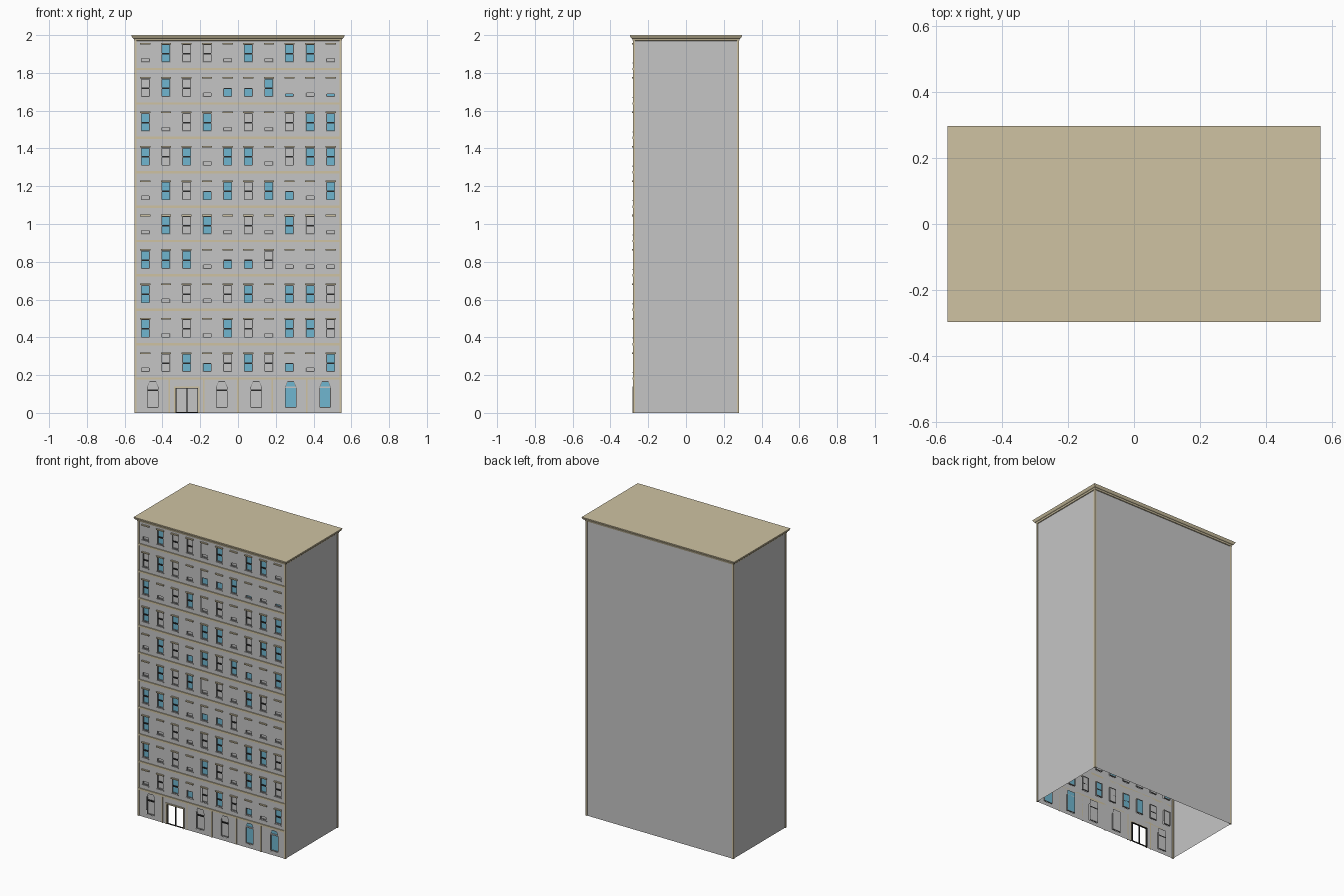
import bpy, bmesh
from mathutils import Matrix, Vector

if "Cube" in bpy.data.objects:
    bpy.data.objects.remove(bpy.data.objects["Cube"])


def material(name, r, g, b):
    m = bpy.data.materials.new(name)
    m.use_nodes = True
    m.diffuse_color = (r, g, b, 1)
    m.node_tree.nodes["Principled BSDF"].inputs["Base Color"].default_value = (r, g, b, 1)
    return m


GREY = material("wall grey", 0.56, 0.56, 0.56)
TAN = material("tan trim", 0.62, 0.54, 0.36)
BLUE = material("blue glass", 0.16, 0.47, 0.63)
BLACK = material("black bars", 0.02, 0.02, 0.02)
FRAME = material("frame grey", 0.27, 0.27, 0.27)

HX, HY = 0.545, 0.277      # half width and half depth of the walls
FLOOR = 0.182              # storey height
FRONT = -HY
parts = {}


def part(name, mat):
    # one mesh per named part, filled piece by piece
    if name not in parts:
        parts[name] = (bmesh.new(), mat)
    return parts[name][0]


def box(name, mat, x0, x1, y0, y1, z0, z1):
    size = Matrix.Diagonal((x1 - x0, y1 - y0, z1 - z0, 1))
    mid = Matrix.Translation(((x0 + x1) / 2, (y0 + y1) / 2, (z0 + z1) / 2))
    return bmesh.ops.create_cube(part(name, mat), size=1, matrix=mid @ size)["verts"]


def plate(name, mat, points, y):
    # flat polygon facing the front
    bm = part(name, mat)
    return bm.faces.new([bm.verts.new((x, y, z)) for x, z in points])


def rect(name, mat, x0, x1, z0, z1, y):
    plate(name, mat, [(x0, z0), (x1, z0), (x1, z1), (x0, z1)], y)


def wall(name, z0, z1, holes):
    # front wall divided into cells, leaving the openings free
    xs = sorted({-HX, HX} | {h[i] for h in holes for i in (0, 1)})
    zs = sorted({z0, z1} | {h[i] for h in holes for i in (2, 3)})
    for xa, xb in zip(xs, xs[1:]):
        for za, zb in zip(zs, zs[1:]):
            x, z = (xa + xb) / 2, (za + zb) / 2
            if not any(h[0] < x < h[1] and h[2] < z < h[3] for h in holes):
                rect(name, GREY, xa, xb, za, zb, FRONT)


def surround(name, mat, x0, x1, z0, z1, t, y0, y1, bottom=True):
    box(name, mat, x0, x0 + t, y0, y1, z0, z1)
    box(name, mat, x1 - t, x1, y0, y1, z0, z1)
    box(name, mat, x0 + t, x1 - t, y0, y1, z1 - t, z1)
    if bottom:
        box(name, mat, x0 + t, x1 - t, y0, y1, z0, z0 + t)


# Side and back walls, open underneath
verts = box("side_and_back_walls", GREY, -HX, HX, -HY, HY, 0, 1.98)
shell = part("side_and_back_walls", GREY)
shell.normal_update()
unwanted = [f for f in shell.faces if abs(f.normal.z) > 0.5 or f.normal.y < -0.5]
bmesh.ops.delete(shell, geom=unwanted, context="FACES")

# Upper windows: B glass, G grey pane, U curtain, h half curtain, s nearly closed
ROWS = ["UGBhGBGhUB", "BUGUBGUBBG", "BUGUGBUBBG", "BBBUhhGUUU", "UBGBUGUBGU",
        "UBGhBGBhUB", "BGBUBBUGBB", "BUGBUGUGBB", "GBGUhhBsUs", "UBGGUBUBBU"]
CURTAIN = {"U": 0.78, "s": 0.85, "h": 0.5}
W, H = 0.024, 0.096
PANE = FRONT + 0.009
holes = []
for r, row in enumerate(ROWS):
    z0 = 0.217 + r * FLOOR
    z1 = z0 + H
    for c, kind in enumerate(row):
        x = (c - 4.5) * 0.109
        x0, x1 = x - W, x + W
        holes.append((x0, x1, z0, z1))
        surround("window_frames", FRAME, x0, x1, z0, z1, 0.004, FRONT + 0.001, PANE + 0.002)
        if kind in "GU":
            rect("grey_panes", GREY, x0, x1, z0, z1, PANE)
        else:
            rect("glass_panes", BLUE, x0, x1, z0, z1, PANE)
        if kind in CURTAIN:
            cut = z1 - H * CURTAIN[kind]
            box("curtains", GREY, x0, x1, FRONT + 0.0005, PANE - 0.002, cut, z1)
        if kind not in "Us":
            mid = z0 + H * 0.48
            box("window_bars", BLACK, x0 + 0.004, x1 - 0.004, PANE - 0.006, PANE, mid - 0.004, mid + 0.004)
        box("window_lintels", TAN, x0 - 0.003, x1 + 0.003, FRONT - 0.008, FRONT, z1, z1 + 0.008)
        box("window_sills", GREY, x0 - 0.002, x1 + 0.002, FRONT - 0.005, FRONT, z0 - 0.006, z0)
wall("front_wall_upper", FLOOR, 1.98, holes)

# Ground floor: arched windows and a doorway
BAY = 0.1825
holes = []
for i, kind in enumerate("GDGGBB"):
    x = (i - 2.5) * BAY
    if kind == "D":
        x0, x1, z1 = x - 0.057, x + 0.063, 0.133
        holes.append((x0, x1, 0, z1))
        surround("door_surround", TAN, x0 - 0.008, x1 + 0.008, 0, z1 + 0.008, 0.008,
                 FRONT - 0.006, FRONT + 0.004, False)
        surround("door_frame", BLACK, x0, x1, 0, z1, 0.004, FRONT + 0.001, FRONT + 0.01, False)
        mid = (x0 + x1) / 2
        box("door_post", BLACK, mid - 0.003, mid + 0.003, FRONT + 0.002, FRONT + 0.008, 0, z1)
        box("door_threshold", BLACK, x0, x1, FRONT, FRONT + 0.008, 0, 0.004)
        continue
    x0, x1, z0, z1 = x - 0.026, x + 0.036, 0.025, 0.168
    cx, cz = 0.014, 0.03
    holes.append((x0, x1, z0, z1))
    mat = BLUE if kind == "B" else GREY
    rect("arched_glass" if kind == "B" else "arched_grey_panes", mat, x0, x1, z0, z1, PANE)
    # wall corners that shape the arch, and the sloped frame pieces
    for xe, s in ((x0, 1), (x1, -1)):
        corner = [(xe, z1 - cz), (xe + s * cx, z1), (xe, z1)]
        slope = [(xe, z1 - cz), (xe + s * 0.005, z1 - cz), (xe + s * cx, z1 - 0.005), (xe + s * cx, z1)]
        plate("arch_corners", GREY, corner if s > 0 else corner[::-1], FRONT)
        plate("arch_slopes", FRAME, slope if s > 0 else slope[::-1], FRONT + 0.002)
        box("arch_frames", FRAME, min(xe, xe + s * 0.004), max(xe, xe + s * 0.004),
            FRONT + 0.001, PANE, z0, z1 - cz)
    box("arch_frames", FRAME, x0 + cx, x1 - cx, FRONT + 0.001, PANE, z1 - 0.005, z1)
    box("arch_frames", FRAME, x0, x1, FRONT + 0.001, PANE, z0, z0 + 0.005)
    bar = BLACK if kind == "G" else GREY
    bz = 0.115 if kind == "G" else 0.132
    box("arch_bars" if kind == "G" else "arch_transoms", bar, x0 + 0.004, x1 - 0.004,
        FRONT + 0.002, PANE, bz, bz + 0.008)
wall("front_wall_ground", 0, FLOOR, holes)

# Tan pilasters, storey bands and corner strips
for i in range(1, 6):
    x = (i - 3) * BAY
    box("pilasters", TAN, x - 0.004, x + 0.004, FRONT - 0.004, FRONT, 0, FLOOR)
for i in range(10):
    z = FLOOR * (i + 1)
    box("storey_bands", TAN, -HX, HX, FRONT - 0.006, FRONT, z - 0.006, z + 0.006)
for sx in (-1, 1):
    for sy in (-1, 1):
        x, y = sx * (HX - 0.002), sy * (HY - 0.002)
        box("corner_strips", TAN, x - 0.006, x + 0.006, y - 0.006, y + 0.006, 0, 1.98)

# Stepped, flared cornice with a flat roof
bm = part("roof_cornice", TAN)
rings = []
for off, z in ((0, 1.97), (0.005, 1.972), (0.008, 1.982), (0.014, 1.985), (0.02, 1.996), (0.02, 2)):
    rings.append([bm.verts.new((sx * (HX + off), sy * (HY + off), z))
                  for sx, sy in ((-1, -1), (1, -1), (1, 1), (-1, 1))])
for low, high in zip(rings, rings[1:]):
    for i in range(4):
        j = (i + 1) % 4
        bm.faces.new((low[i], low[j], high[j], high[i]))
bm.faces.new(rings[-1])

# Turn the collected parts into objects
for name, (bm, mat) in parts.items():
    if name.startswith("front_wall"):
        bmesh.ops.remove_doubles(bm, verts=bm.verts[:], dist=0.00001)
    mesh = bpy.data.meshes.new(name)
    bm.to_mesh(mesh)
    bm.free()
    mesh.materials.append(mat)
    bpy.context.scene.collection.objects.link(bpy.data.objects.new(name, mesh))
